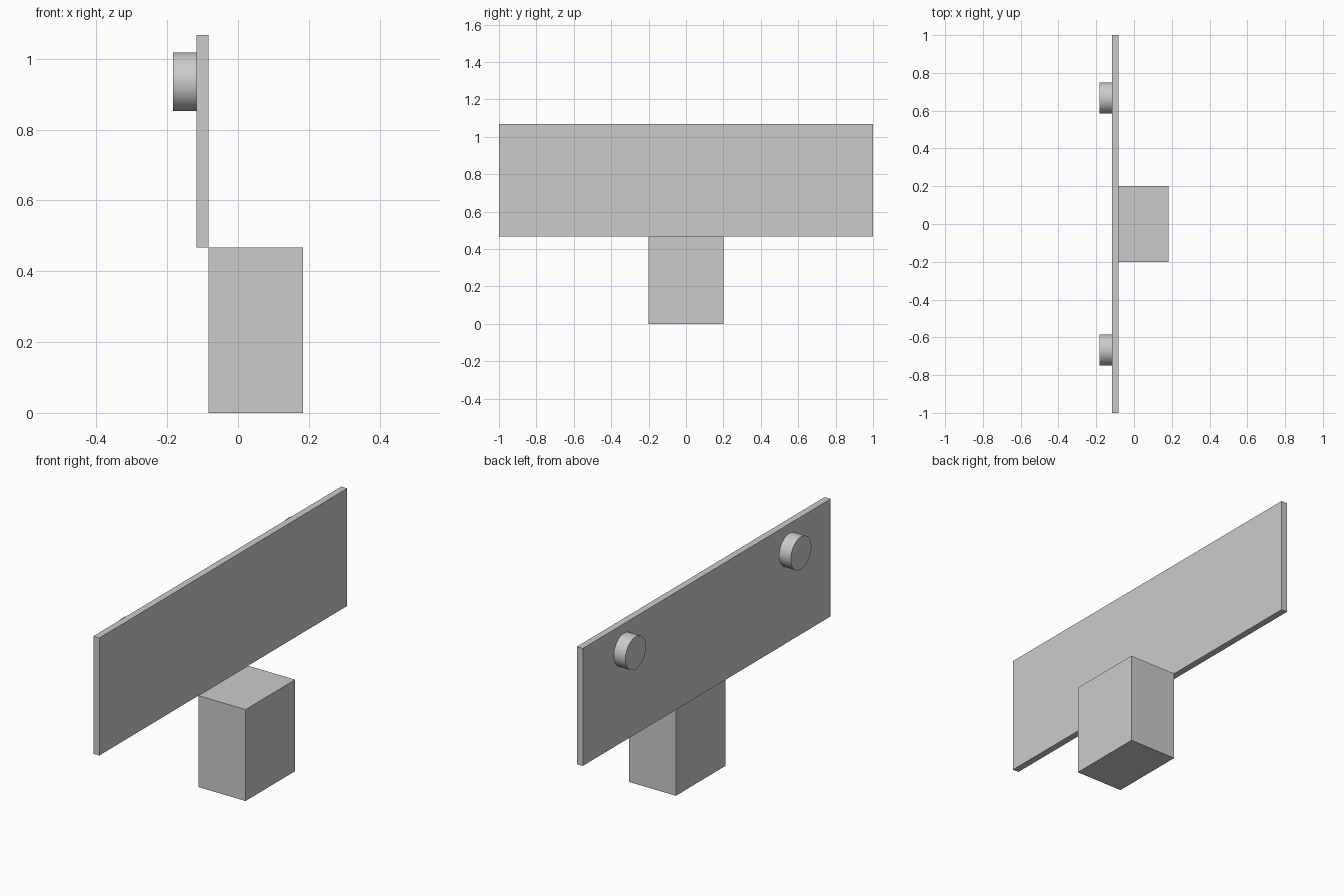
import bpy
import math

default = bpy.data.objects.get("Cube")
if default:
    bpy.data.objects.remove(default, do_unlink=True)

# Single plain grey finish
grey = bpy.data.materials.new("light_grey")
grey.use_nodes = True
color = (0.6, 0.6, 0.6, 1)
grey.diffuse_color = color
grey.node_tree.nodes["Principled BSDF"].inputs["Base Color"].default_value = color


def finish(name):
    obj = bpy.context.object
    obj.name = name
    obj.data.materials.append(grey)
    return obj


def box(name, low, high):
    center = [(a + b) / 2 for a, b in zip(low, high)]
    bpy.ops.mesh.primitive_cube_add(size=1, location=center)
    bpy.context.object.scale = [b - a for a, b in zip(low, high)]
    bpy.ops.object.transform_apply(location=False, rotation=False, scale=True)
    return finish(name)


# Upright panel and the block supporting its inner lower edge
box("panel", (-0.117, -1, 0.467), (-0.083, 1, 1.067))
box("support_block", (-0.083, -0.2, 0), (0.183, 0.2, 0.467))

# Pair of round knobs on the outer face of the panel
for side, y in (("front", -0.667), ("back", 0.667)):
    bpy.ops.mesh.primitive_cylinder_add(
        vertices=48, radius=0.083, depth=0.066,
        location=(-0.15, y, 0.935), rotation=(0, math.pi / 2, 0))
    finish(side + "_knob")
    bpy.ops.object.shade_smooth_by_angle(angle=math.radians(40))
